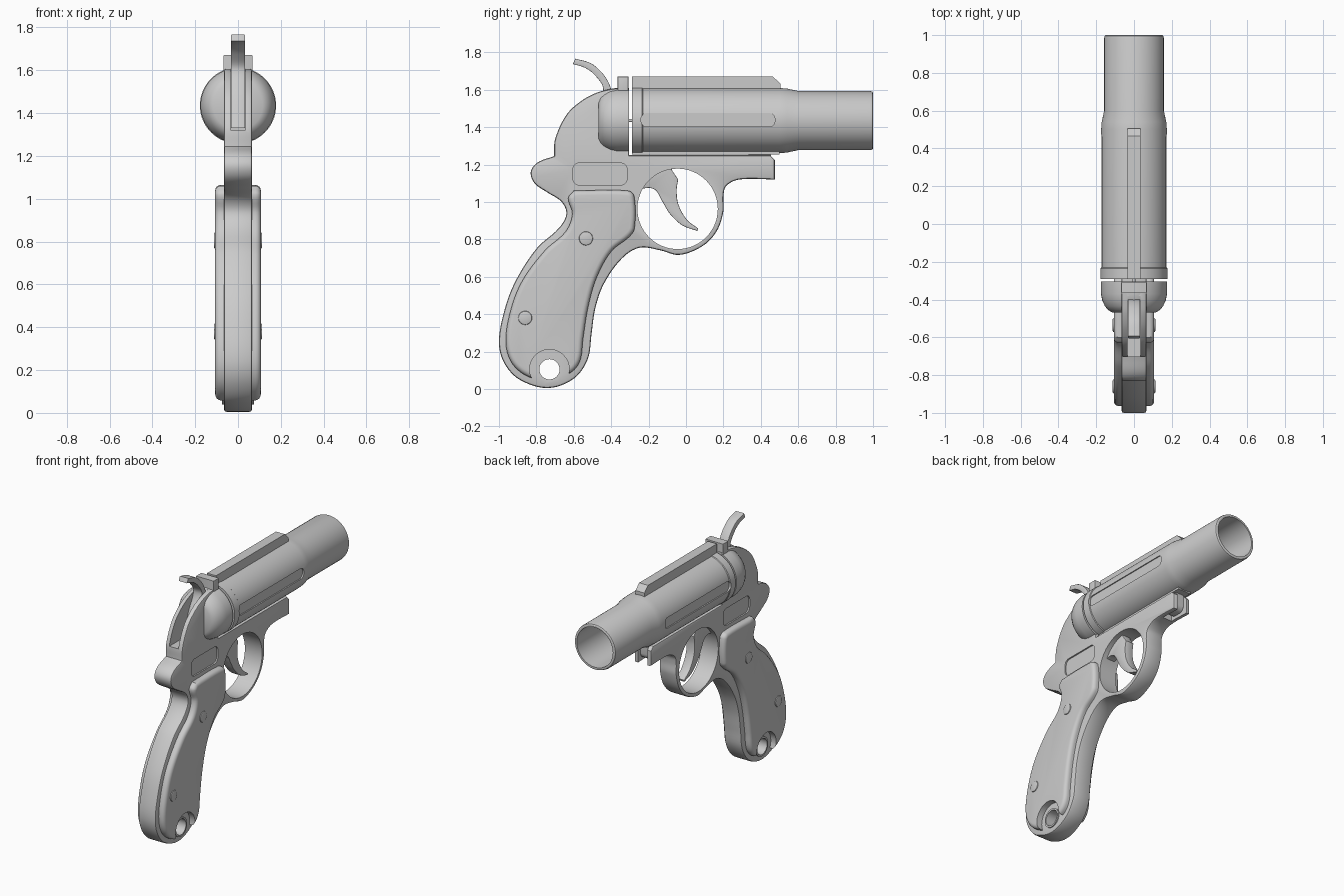
import bpy, bmesh, math
from mathutils import Vector
from mathutils.geometry import interpolate_bezier

if "Cube" in bpy.data.objects:
    bpy.data.objects.remove(bpy.data.objects["Cube"])

AXIS_Z = 1.435  # barrel axis height


def smooth_outline(pts, steps=6):
    """Closed (y, z) outline; points with a third value are hard corners."""
    n, out = len(pts), []
    P = [Vector(p[:2]) for p in pts]
    hard = [len(p) > 2 for p in pts]
    for i in range(n):
        j = (i + 1) % n
        a, b = P[i], P[j]
        seg = (b - a).length / 3
        ta = (b - a) if hard[i] else (b - P[i - 1])
        tb = (b - a) if hard[j] else (P[(j + 1) % n] - a)
        if hard[i] and hard[j]:
            out.append(a)
        else:
            out += interpolate_bezier(a, a + ta.normalized() * seg,
                                      b - tb.normalized() * seg, b, steps + 1)[:-1]
    return [(p[0], p[1]) for p in out]


def circle(y, z, r, n=48):
    return [(y + r * math.cos(2 * math.pi * i / n), z + r * math.sin(2 * math.pi * i / n))
            for i in range(n)]


def round_rect(y0, y1, z0, z1, r, n=6):
    out = []
    for k, (y, z) in enumerate([(y1 - r, z1 - r), (y0 + r, z1 - r), (y0 + r, z0 + r), (y1 - r, z0 + r)]):
        for i in range(n + 1):
            a = math.pi / 2 * (k + i / n)
            out.append((y + r * math.cos(a), z + r * math.sin(a)))
    return out


def rect(y0, y1, z0, z1):
    return [(y0, z0), (y1, z0), (y1, z1), (y0, z1)]


def finish(name, bm):
    bmesh.ops.recalc_face_normals(bm, faces=bm.faces)
    me = bpy.data.meshes.new(name)
    bm.to_mesh(me)
    bm.free()
    ob = bpy.data.objects.new(name, me)
    bpy.context.collection.objects.link(ob)
    return ob


def prism(name, outline, x0, x1, bevel=0, segs=2):
    """Side outline extruded across x, with optional rounded rims."""
    bm = bmesh.new()
    base = bm.faces.new([bm.verts.new((x0, y, z)) for y, z in outline])
    res = bmesh.ops.extrude_face_region(bm, geom=[base], use_keep_orig=True)
    bmesh.ops.translate(bm, vec=(x1 - x0, 0, 0),
                        verts=[g for g in res['geom'] if isinstance(g, bmesh.types.BMVert)])
    bmesh.ops.recalc_face_normals(bm, faces=bm.faces)
    if bevel:
        rims = [e for e in bm.edges if abs(e.verts[0].co.x - e.verts[1].co.x) < 1e-5]
        bmesh.ops.bevel(bm, geom=rims, offset=bevel, segments=segs, profile=0.5,
                        affect='EDGES', clamp_overlap=False)
    return finish(name, bm)


def lathe(name, profile, closed, n=64):
    """(y, radius) profile turned around the barrel axis."""
    bm = bmesh.new()
    vs = [bm.verts.new((r, y, AXIS_Z)) for y, r in profile]
    pairs = list(zip(vs, vs[1:] + vs[:1])) if closed else list(zip(vs, vs[1:]))
    edges = [bm.edges.new(p) for p in pairs]
    bmesh.ops.spin(bm, geom=vs + edges, cent=(0, 0, AXIS_Z), axis=(0, 1, 0),
                   angle=2 * math.pi, steps=n)
    bmesh.ops.remove_doubles(bm, verts=bm.verts, dist=1e-5)
    return finish(name, bm)


def cut(ob, outline, x0, x1):
    cutter = prism('cutter', outline, x0, x1)
    m = ob.modifiers.new('cut', 'BOOLEAN')
    m.operation, m.solver, m.object = 'DIFFERENCE', 'EXACT', cutter
    bpy.context.view_layer.objects.active = ob
    bpy.ops.object.modifier_apply(modifier=m.name)
    bpy.data.objects.remove(cutter)


# Frame: grip core, receiver, trigger guard and front lug in one plate
frame = prism('frame', smooth_outline([
    (-.74, .005), (-.89, .05), (-.97, .135), (-1, .24), (-.98, .385), (-.92, .56),
    (-.80, .75), (-.68, .86), (-.64, .935), (-.665, 1.0), (-.74, 1.05), (-.81, 1.10),
    (-.83, 1.16), (-.795, 1.21), (-.705, 1.245, 1), (-.70, 1.335), (-.64, 1.465),
    (-.56, 1.54), (-.475, 1.585), (-.40, 1.605, 1), (-.305, 1.61, 1), (-.305, 1.25, 1),
    (.45, 1.25, 1), (.475, 1.225, 1), (.475, 1.12, 1), (.285, 1.12), (.215, 1.085),
    (.20, 1.03), (.20, .95), (.165, .845), (.09, .765), (-.035, .717), (-.14, .742),
    (-.25, .755), (-.345, .695), (-.44, .56), (-.485, .43), (-.505, .295),
    (-.525, .16), (-.6, .055)]), -.066, .066, .012)
cut(frame, circle(-.045, .963, .215, 64), -.2, .2)      # trigger opening
cut(frame, circle(-.73, .105, .06), -.2, .2)            # lanyard hole
cut(frame, rect(-.9, -.38, 1.32, 1.8), -.035, .035)     # hammer slot
cut(frame, rect(.33, .6, 1.0, 1.4), -.036, .036)        # hinge fork
for x0, x1 in ((.056, .2), (-.2, -.056)):               # side recesses
    cut(frame, round_rect(-.605, -.315, 1.09, 1.208, .035), x0, x1)

# Grip panels, running through the frame so both sides match
grip = prism('grip_panels', smooth_outline([
    (-.60, 1.06, 1), (-.31, 1.06), (-.277, 1.03), (-.275, .86), (-.305, .812), (-.40, .735),
    (-.48, .59), (-.525, .43), (-.55, .27), (-.567, .15), (-.62, .085), (-.73, .055),
    (-.83, .06), (-.925, .13), (-.963, .24), (-.943, .40), (-.88, .57), (-.755, .74),
    (-.645, .84), (-.608, .935), (-.63, 1.02)]), -.107, .107, .026, 4)
cut(grip, circle(-.73, .105, .106), -.2, .2)

# Grip screws and lanyard bushing
for i, (y, z) in enumerate(((-.535, .805), (-.86, .38))):
    prism(f'grip_screw_{i + 1}', circle(y, z, .037, 32), -.113, .113, .006)
bushing = prism('lanyard_bushing', circle(-.73, .105, .066), -.074, .074)
cut(bushing, circle(-.73, .105, .054), -.2, .2)

# Barrel tube with side grooves
barrel = lathe('barrel', [
    (-.29, .138), (-.29, .178), (-.235, .178), (-.23, .174), (.50, .174), (.54, .171),
    (.60, .158), (.985, .158), (.996, .155), (1, .149), (1, .138)], True)
for x0, x1 in ((.162, .3), (-.3, -.162)):
    cut(barrel, round_rect(-.24, .475, 1.402, 1.475, .03), x0, x1)

# Breech block and firing pin
breech = lathe('breech', [(-.305, 0), (-.305, .175), (-.37, .175), (-.405, .168),
                          (-.435, .154), (-.455, .138), (-.468, .115), (-.47, 0)], False)
cut(breech, rect(-.9, -.41, 1.32, 1.8), -.035, .035)
lathe('firing_pin', [(-.31, 0), (-.31, .008), (-.285, .008), (-.285, 0)], False, 16)

# Sight rib, rear sight, underside rib and hinge lug
prism('sight_rib', [(-.29, 1.58), (.505, 1.58), (.505, 1.632), (.465, 1.67), (-.29, 1.67)], -.034, .034)
rear_sight = prism('rear_sight', rect(-.365, -.308, 1.56, 1.67), -.068, .068, .003)
prism('barrel_underside_rib', rect(-.29, .50, 1.254, 1.30), -.05, .05)
prism('hinge_lug', round_rect(.335, .455, 1.14, 1.30, .04), -.03, .03)
prism('hinge_pin', circle(.40, 1.185, .025, 24), -.06, .06)

# Trigger
prism('trigger', smooth_outline([
    (-.27, 1.06, 1), (-.20, 1.075), (-.16, 1.06), (-.125, 1.0), (-.085, .935), (-.02, .875),
    (.06, .845, 1), (.065, .858, 1), (.005, .905), (-.04, .985), (-.05, 1.06),
    (-.042, 1.12, 1), (-.075, 1.17, 1), (-.08, 1.22, 1), (-.27, 1.2, 1)]), -.032, .032, .004)

# Hammer with curved spur
prism('hammer', smooth_outline([
    (-.605, 1.737, 1), (-.592, 1.766, 1), (-.51, 1.742), (-.45, 1.692), (-.412, 1.635),
    (-.392, 1.57, 1), (-.385, 1.33, 1), (-.55, 1.33, 1), (-.50, 1.48), (-.443, 1.6),
    (-.482, 1.672), (-.54, 1.717)]), -.033, .033, .003)

# Smooth shading with crisp edges
bpy.ops.object.select_all(action='SELECT')
bpy.ops.object.shade_smooth_by_angle(angle=math.radians(32))
